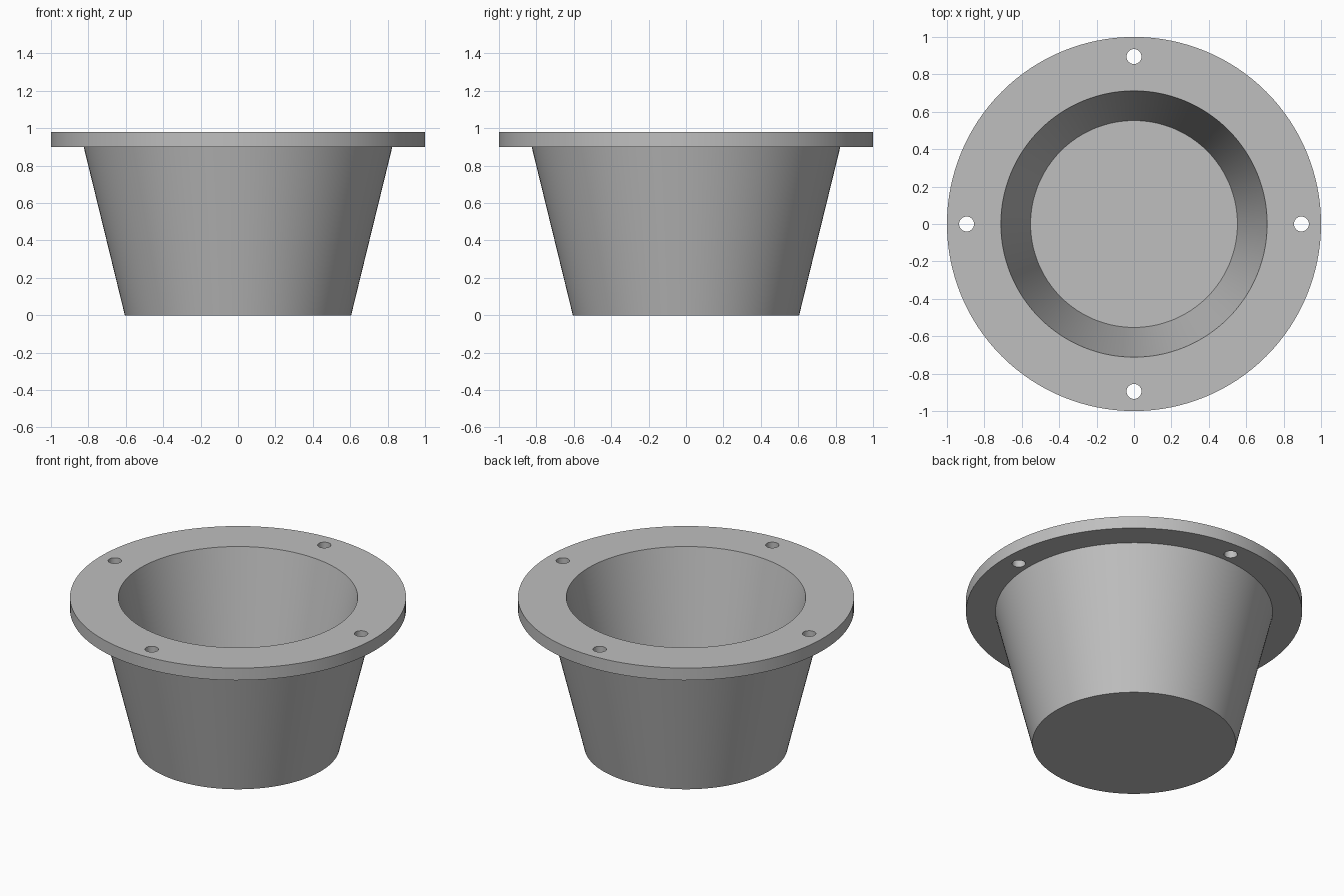
import bpy, bmesh, math

cube = bpy.data.objects.get("Cube")
if cube:
    bpy.data.objects.remove(cube, do_unlink=True)

SEGMENTS = 128
TOP, FLANGE_BASE, FLOOR = 0.98, 0.90, 0.25

grey = bpy.data.materials.new("plain grey")
grey.use_nodes = True
colour = (0.52, 0.52, 0.52, 1)
grey.diffuse_color = colour
grey.node_tree.nodes["Principled BSDF"].inputs["Base Color"].default_value = colour


def revolve(name, profile):
    """Spin (radius, height) points round z; zero radius becomes a centre point."""
    bm = bmesh.new()
    verts = [bm.verts.new((r, 0, z)) for r, z in profile]
    edges = [bm.edges.new(pair) for pair in zip(verts, verts[1:])]
    bmesh.ops.spin(bm, geom=verts + edges, cent=(0, 0, 0), axis=(0, 0, 1),
                   angle=math.tau, steps=SEGMENTS, use_merge=True)
    bmesh.ops.remove_doubles(bm, verts=bm.verts, dist=1e-5)
    bmesh.ops.recalc_face_normals(bm, faces=bm.faces)
    mesh = bpy.data.meshes.new(name)
    bm.to_mesh(mesh)
    bm.free()
    obj = bpy.data.objects.new(name, mesh)
    bpy.context.collection.objects.link(obj)
    mesh.materials.append(grey)
    return obj


# Tapered cup with a wide flange, one closed wall section
cup = revolve("flanged_cup", [
    (0, 0), (0.605, 0), (0.825, FLANGE_BASE), (1, FLANGE_BASE),
    (1, TOP), (0.712, TOP), (0.553, FLOOR), (0, FLOOR)])

# Four bolt holes through the flange
bm = bmesh.new()
for i in range(4):
    a = i * math.pi / 2
    made = bmesh.ops.create_cone(bm, cap_ends=True, segments=32, radius1=0.04,
                                 radius2=0.04, depth=0.3)
    bmesh.ops.translate(bm, verts=made["verts"],
                        vec=(0.895 * math.cos(a), 0.895 * math.sin(a), 0.94))
hole_mesh = bpy.data.meshes.new("bolt_hole_cutter")
bm.to_mesh(hole_mesh)
bm.free()
hole_mesh.materials.append(grey)
cutter = bpy.data.objects.new("bolt_hole_cutter", hole_mesh)
bpy.context.collection.objects.link(cutter)
cutter.hide_render = True

bpy.ops.object.select_all(action='DESELECT')
bpy.context.view_layer.objects.active = cup
cup.select_set(True)
cut = cup.modifiers.new("bolt_holes", 'BOOLEAN')
cut.operation = 'DIFFERENCE'
cut.solver = 'EXACT'
cut.object = cutter
bpy.ops.object.modifier_apply(modifier=cut.name)
bpy.data.objects.remove(cutter, do_unlink=True)

# Smooth walls, crisp rims
bpy.ops.object.shade_smooth_by_angle(angle=math.radians(30))
